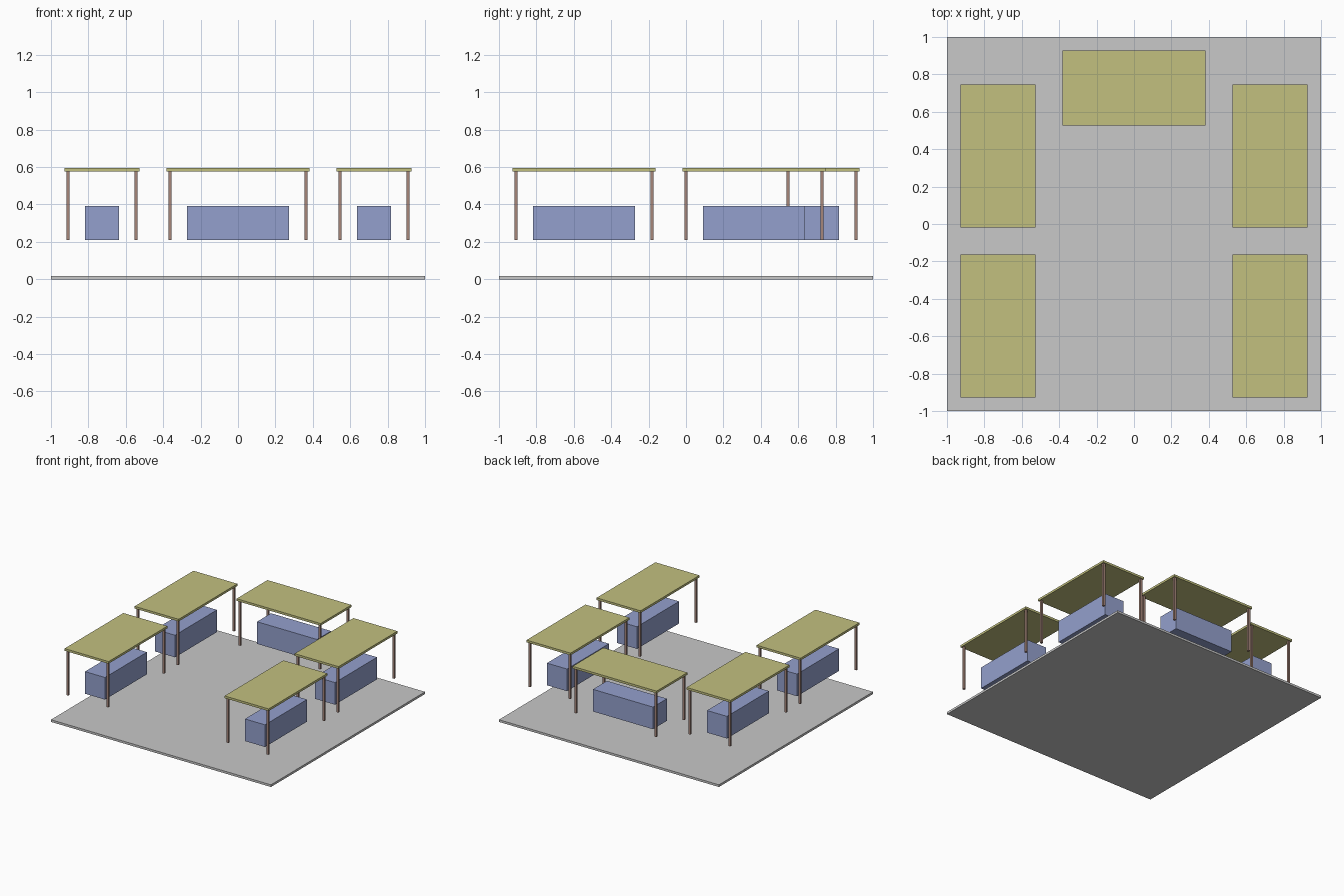
import bpy

if "Cube" in bpy.data.objects:
    bpy.data.objects.remove(bpy.data.objects["Cube"])

U = 2 / 110  # modelling unit: the ground is 110 units wide


def material(name, rgb):
    lin = [((c / 255 + 0.055) / 1.055) ** 2.4 for c in rgb]
    m = bpy.data.materials.new(name)
    m.diffuse_color = (*lin, 1)
    m.use_nodes = True
    m.node_tree.nodes["Principled BSDF"].inputs["Base Color"].default_value = m.diffuse_color
    return m


GREY = material("light grey", (200, 200, 200))
OLIVE = material("olive canopy", (194, 192, 127))
BLUE = material("blue counter", (148, 160, 205))
BROWN = material("brown wood", (166, 134, 122))


def box(name, centre, size, z0, z1, mat):
    """Box from plan centre, plan size and height range, all in units."""
    bpy.ops.mesh.primitive_cube_add(
        size=1, location=(centre[0] * U, centre[1] * U, (z0 + z1) / 2 * U))
    ob = bpy.context.object
    ob.name = name
    ob.scale = (size[0] * U, size[1] * U, (z1 - z0) * U)
    bpy.ops.object.transform_apply(location=False, rotation=False, scale=True)
    ob.data.materials.append(mat)


# Heights: stalls hover above the ground slab
FLOOR, COUNTER_TOP, ROOF_LOW, ROOF_TOP = 11.6, 21.6, 31.7, 32.7


def stall(name, x, y, hx, hy):
    """Market stall; hx, hy are the half distances between its posts."""
    box(name + "_canopy", (x, y), (2 * hx + 2, 2 * hy + 2), ROOF_LOW, ROOF_TOP, OLIVE)
    box(name + "_counter", (x, y), (2 * hx - 10, 2 * hy - 10), FLOOR, COUNTER_TOP, BLUE)
    for sx in (-1, 1):
        for sy in (-1, 1):
            box(name + "_post", (x + sx * hx, y + sy * hy), (1, 1), FLOOR, ROOF_LOW, BROWN)


# Ground slab
box("ground_slab", (0, 0), (110, 110), 0, 1, GREY)

# Two stalls along each side, one across the back
for side, sx in (("left", -1), ("right", 1)):
    stall(side + "_front_stall", sx * 40, -30, 10, 20)
    stall(side + "_rear_stall", sx * 40, 20, 10, 20)
stall("back_stall", 0, 40, 20, 10)
